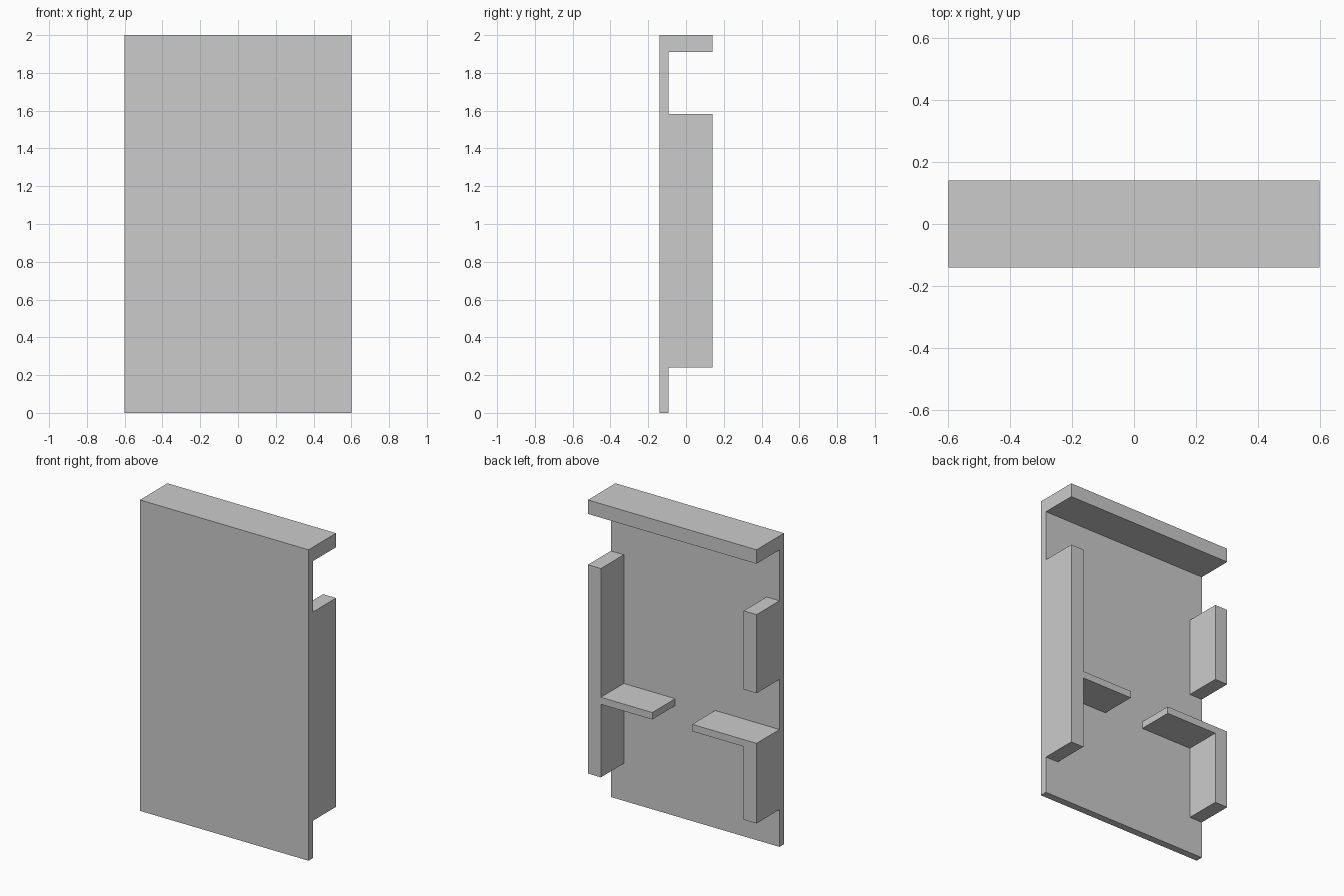
import bpy
import bmesh
from mathutils import Vector

if "Cube" in bpy.data.objects:
    bpy.data.objects.remove(bpy.data.objects["Cube"])

HALF_W, BACK, FRONT, INNER = 0.6, 0.14, -0.14, -0.093
WALL, LIP_Z = 0.092, 1.91
SIDE_Z0, SIDE_Z1 = 0.24, 1.583
SHELF_Z0, SHELF_Z1, SHELF_X = 0.71, 0.755, 0.142


def extrude(name, profile, offset):
    """Extrude a closed outline of 3D points along an offset."""
    bm = bmesh.new()
    face = bm.faces.new([bm.verts.new(p) for p in profile])
    result = bmesh.ops.extrude_face_region(bm, geom=[face], use_keep_orig=True)
    moved = [g for g in result["geom"] if isinstance(g, bmesh.types.BMVert)]
    bmesh.ops.translate(bm, verts=moved, vec=Vector(offset))
    bmesh.ops.recalc_face_normals(bm, faces=bm.faces)
    mesh = bpy.data.meshes.new(name)
    bm.to_mesh(mesh)
    bm.free()
    obj = bpy.data.objects.new(name, mesh)
    bpy.context.collection.objects.link(obj)
    return obj


def bracket(name, outline):
    """Part behind the front panel, from an x-z outline."""
    return extrude(name, [(x, INNER, z) for x, z in outline], (0, BACK - INNER, 0))


# Front panel with the top ledge, one L-shaped side profile
side = [(FRONT, 0), (INNER, 0), (INNER, LIP_Z), (BACK, LIP_Z), (BACK, 2), (FRONT, 2)]
extrude("front_panel_with_ledge", [(-HALF_W, y, z) for y, z in side], (2 * HALF_W, 0, 0))

# Right: full-height side wall with a shelf growing inward
xi = HALF_W - WALL
bracket("right_wall_with_shelf", [
    (HALF_W, SIDE_Z0), (HALF_W, SIDE_Z1), (xi, SIDE_Z1), (xi, SHELF_Z1),
    (SHELF_X, SHELF_Z1), (SHELF_X, SHELF_Z0), (xi, SHELF_Z0), (xi, SIDE_Z0)])

# Left: lower wall capped by a shelf, then a gap and an upper wall
bracket("left_lower_wall_with_shelf", [
    (-HALF_W, SIDE_Z0), (-HALF_W, SHELF_Z1), (-SHELF_X, SHELF_Z1),
    (-SHELF_X, SHELF_Z0), (-xi, SHELF_Z0), (-xi, SIDE_Z0)])
bracket("left_upper_wall", [
    (-HALF_W, 1.077), (-HALF_W, SIDE_Z1), (-xi, SIDE_Z1), (-xi, 1.077)])
